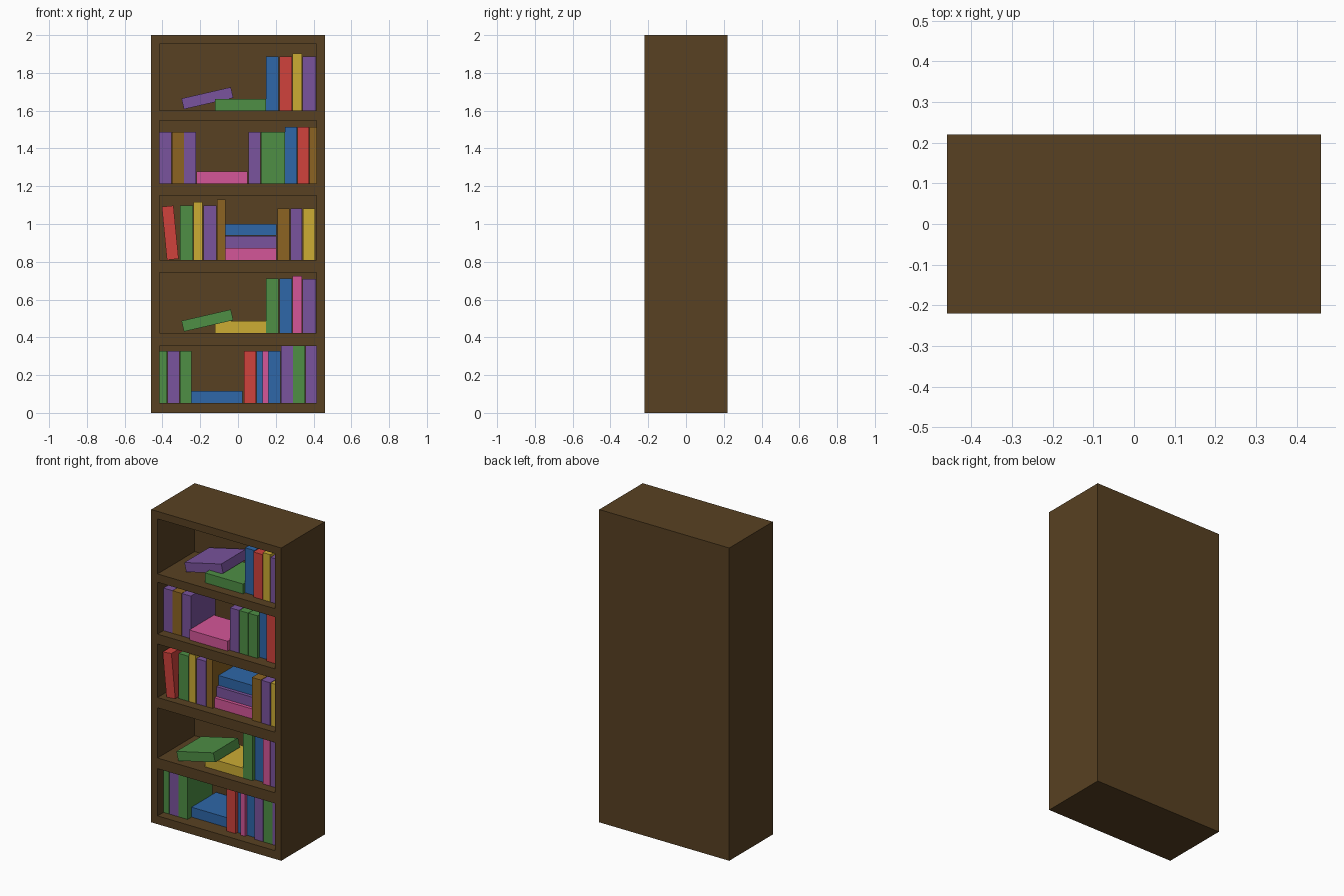
import bpy, bmesh, math

if "Cube" in bpy.data.objects:
    bpy.data.objects.remove(bpy.data.objects["Cube"])


def material(name, rgb):
    m = bpy.data.materials.new(name)
    m.diffuse_color = (*[((c / 255 + 0.055) / 1.055) ** 2.4 for c in rgb], 1)
    m.use_nodes = True
    m.node_tree.nodes["Principled BSDF"].inputs["Base Color"].default_value = m.diffuse_color
    return m


MATS = {
    "wood": material("dark wood", (88, 65, 34)),
    "P": material("purple", (122, 84, 158)),
    "B": material("blue", (46, 103, 168)),
    "R": material("red", (208, 66, 60)),
    "Y": material("yellow", (204, 172, 52)),
    "G": material("green", (78, 143, 69)),
    "K": material("pink", (212, 86, 152)),
    "N": material("tan brown", (140, 100, 34)),
}


def block(size):
    bm = bmesh.new()
    bmesh.ops.create_cube(bm, size=1)
    bmesh.ops.scale(bm, vec=size, verts=bm.verts)
    return bm


def finish(name, bm, mat):
    me = bpy.data.meshes.new(name)
    bm.to_mesh(me)
    bm.free()
    ob = bpy.data.objects.new(name, me)
    me.materials.append(MATS[mat])
    bpy.context.collection.objects.link(ob)
    return ob


# Case: solid block with one pocket sunk into the front for each shelf
BAYS = [(0.053, 0.355), (0.423, 0.744), (0.81, 1.152), (1.215, 1.547), (1.60, 1.952)]
INNER = 0.415
bm = block((0.92, 0.44, 2))
bmesh.ops.translate(bm, vec=(0, 0, 1), verts=bm.verts)
cuts = [((x, 0, 0), (1, 0, 0)) for x in (-INNER, INNER)]
cuts += [((0, 0, z), (0, 0, 1)) for bay in BAYS for z in bay]
for co, no in cuts:
    bmesh.ops.bisect_plane(bm, geom=bm.verts[:] + bm.edges[:] + bm.faces[:],
                           plane_co=co, plane_no=no)
bm.normal_update()
pockets = []
for f in bm.faces:
    c = f.calc_center_median()
    if f.normal.y < -0.9 and abs(c.x) < 0.3 and any(a < c.z < b for a, b in BAYS):
        pockets.append(f)
bmesh.ops.inset_individual(bm, faces=pockets, thickness=0, depth=-0.375)
finish("bookcase", bm, "wood")

# Books share one depth; helpers place standing rows, flat piles and leaning books
DEPTH, FRONT, THICK, LENGTH = 0.25, -0.16, 0.063, 0.27


def book(name, col, x0, x1, z0, height, front=FRONT, tilt=0):
    x0, x1 = max(x0, -INNER), min(x1, INNER)
    ob = finish(name, block((x1 - x0, DEPTH, height)), col)
    ob.location = ((x0 + x1) / 2, front + DEPTH / 2, z0 + height / 2)
    ob.rotation_euler.y = math.radians(tilt)


def row(shelf, x, colours, height, width=THICK, gap=0.002):
    for col in colours:
        front = FRONT + (0.02 if col == "B" else 0)
        book(f"shelf_{shelf + 1}_standing_book", col, x, x + width, BAYS[shelf][0], height, front)
        x += width + gap


def pile(shelf, x, colours, front=FRONT):
    for i, col in enumerate(colours):
        book(f"shelf_{shelf + 1}_flat_book", col, x, x + LENGTH,
             BAYS[shelf][0] + i * (THICK + 0.001), THICK, front + 0.02 * i)


# Bottom shelf
row(0, -0.438, "GPG", 0.275)
pile(0, -0.246, "B", -0.12)
row(0, 0.032, "RBB", 0.275)
row(0, 0.13, "K", 0.275, 0.031)
row(0, 0.227, "PGP", 0.301)

# Second and top shelves share a layout
for shelf, flat, pair, thin, lean, lean_front in ((1, "Y", "GB", "K", "G", -0.195),
                                                  (4, "G", "BR", "Y", "P", -0.115)):
    pile(shelf, -0.122, flat)
    book(f"shelf_{shelf + 1}_leaning_book", lean, -0.296, -0.028,
         BAYS[shelf][0] + 0.037, 0.058, lean_front, -13)
    row(shelf, 0.148, pair, 0.288, 0.067, 0.005)
    row(shelf, 0.288, thin, 0.302, 0.052)
    row(shelf, 0.342, "P", 0.286, 0.07)

# Middle shelf
book("shelf_3_leaning_book", "R", -0.39, -0.328, 0.812, 0.283, -0.185, -5.5)
row(2, -0.308, "G", 0.288, 0.071)
row(2, -0.235, "Y", 0.306, 0.047)
row(2, -0.183, "P", 0.288, 0.068)
row(2, -0.111, "N", 0.32, 0.044)
pile(2, -0.065, "KPB", -0.145)
row(2, 0.21, "NPY", 0.273, THICK, 0.004)

# Fourth shelf
row(3, -0.415, "PNP", 0.272)
pile(3, -0.22, "K", -0.178)
row(3, 0.056, "PGG", 0.272)
row(3, 0.249, "BRN", 0.298)
